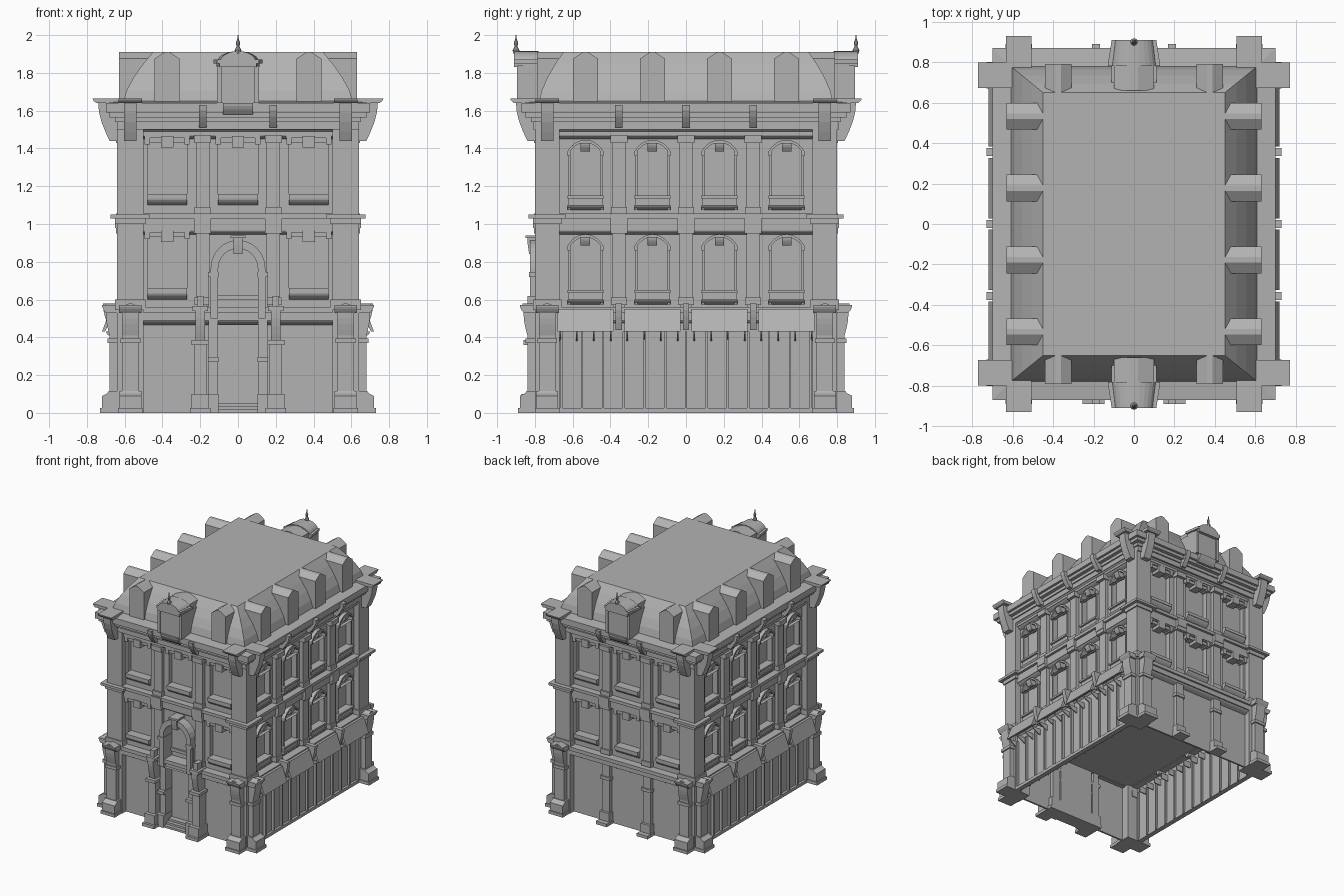
import bpy, bmesh
from math import sin, cos, pi
from mathutils import Matrix, Vector

default_cube = bpy.data.objects.get("Cube")
if default_cube:
    bpy.data.objects.remove(default_cube)

GREY = (.45, .45, .45, 1)
stone = bpy.data.materials.new("grey_stone")
stone.use_nodes = True
stone.diffuse_color = GREY
stone.node_tree.nodes["Principled BSDF"].inputs["Base Color"].default_value = GREY

# Shared sizes
LEDGE = .025            # height of a thin moulding
BACK = -.1              # depth to which wall parts are rooted
RECESS = -.05           # bay walls behind the corner piers
PILASTER = -.02         # pilasters behind the corner piers
GROUND, BELT, EAVES, TOP = .57, 1.05, 1.64, 1.91
PIER_X, PIER_Y = .57, .735


class Part:
    """Collects solids of one facade: u runs along the wall, d outward from its face."""

    def __init__(self, name, turn=0, face=0):
        self.name, self.face, self.bm = name, face, bmesh.new()
        self.rotation = Matrix.Rotation(turn * pi / 2, 4, 'Z')

    def loft(self, rings, closed=False):
        rows = [[self.bm.verts.new(self.rotation @ Vector((u, -self.face - d, z)))
                 for u, d, z in ring] for ring in rings]
        pairs = list(zip(rows, rows[1:]))
        if closed:
            pairs.append((rows[-1], rows[0]))
        else:
            self.bm.faces.new(rows[0])
            self.bm.faces.new(rows[-1])
        for low, high in pairs:
            for i in range(len(low)):
                self.bm.faces.new((low[i - 1], low[i], high[i], high[i - 1]))

    def stack(self, levels, x=0, y=0):
        """Centred rectangles of given half sizes, joined upward."""
        self.loft([[(x - a, y - b, z), (x + a, y - b, z), (x + a, y + b, z), (x - a, y + b, z)]
                   for a, b, z in levels])

    def along(self, profile, u, half):
        self.loft([[(end, d, z) for d, z in profile] for end in (u - half, u + half)])

    def outward(self, outline, start, stop, taper=1):
        self.loft([[(u * scale, d, z) for u, z in outline] for d, scale in ((start, 1), (stop, taper))])

    def ring(self, inner, outer, start, stop):
        self.loft([[(u, d, z) for u, z in outline] for outline, d in
                   ((inner, start), (outer, start), (outer, stop), (inner, stop))], closed=True)

    def slab(self, u, half, out, z, height=LEDGE, back=BACK):
        self.along([(back, z), (out, z), (out, z + height), (back, z + height)], u, half)

    def corbel(self, u, half, low, high, z, height, steps=4):
        """Moulding that swells from depth low to depth high."""
        curve = [(low + (high - low) * sin(pi / 2 * i / steps), z + height * i / steps)
                 for i in range(steps + 1)]
        self.along([(BACK, z + height), (BACK, z)] + curve, u, half)

    def gable(self, u, half, z, shoulder, ridge, start, stop):
        """House-shaped block with a narrow flat ridge."""
        right = [(half, z), (half, shoulder), (half / 5, ridge)]
        self.outward([(u + a, b) for a, b in right] + [(u - a, b) for a, b in reversed(right)], start, stop)

    def done(self):
        bmesh.ops.recalc_face_normals(self.bm, faces=self.bm.faces)
        mesh = bpy.data.meshes.new(self.name)
        self.bm.to_mesh(mesh)
        self.bm.free()
        mesh.materials.append(stone)
        bpy.context.collection.objects.link(bpy.data.objects.new(self.name, mesh))


def arch(u, half, bottom, spring, rise, start=0, steps=12):
    """Outline of an opening; start is the angle at which the arc leaves the jamb."""
    angles = [start + (pi - 2 * start) * i / steps for i in range(steps + 1)]
    head = [(u - half * cos(a) / cos(start),
             spring + rise * (sin(a) - sin(start)) / (1 - sin(start))) for a in angles]
    return [(u - half, bottom)] + head + [(u + half, bottom)]


def arched_window(part, u, bay, sill, head):
    half, rise, start = .08, .045, pi / 5
    spring = head - rise
    opening = arch(u, half, sill, spring, rise, start)
    part.ring(opening, arch(u, bay, sill - rise, head + .1, 0), BACK, RECESS)
    part.ring(opening, arch(u, half + .012, sill, spring, rise + .012, start), RECESS, -.035)
    hood = arch(u, half + .015, spring - LEDGE, spring, rise + .016, start)
    part.ring(arch(u, half, spring - LEDGE, spring, rise, start), hood, RECESS, PILASTER)
    part.corbel(u, LEDGE, -.03, -.01, spring, rise)
    part.corbel(u, half + .015, RECESS, PILASTER, sill, LEDGE)
    part.slab(u, half + .01, -.03, sill + LEDGE, .035)
    part.slab(u, half + .015, -.015, sill + .06, .015)


def flat_window(part, u, bay, sill, head):
    half = .105
    opening = arch(u, half, sill, head, 0)
    part.ring(opening, arch(u, bay, sill - .05, head + .1, 0), BACK, RECESS)
    part.slab(u, half, -.03, head)
    part.slab(u, half + .015, PILASTER, head + LEDGE)
    part.slab(u, .033, -.01, head - LEDGE, .06)
    for side in (-half, half):
        part.slab(u + side, .014, PILASTER, head - .01, .04)
    part.corbel(u, half, RECESS, PILASTER, sill, .035)
    part.slab(u, half, -.015, sill + .035)


# Core, cornice and mansard roof
part = Part("upper_core")
part.stack([(.56, .71, z) for z in (.47, EAVES)])
part.done()

part = Part("main_cornice")
steps = ((0, 1.5), (.01, 1.54), (.04, 1.565), (.06, 1.59), (.06, EAVES))
part.stack([(.64 + out, .81 + out, z) for (out, bottom), (_, top) in zip(steps, steps[1:])
            for z in (bottom, top)] + [(.61, .78, 1.65)])
part.done()

part = Part("mansard_roof")
slope = [i / 4 for i in range(5)]
part.stack([(.61 - .16 * t ** 1.5, .78 - .13 * t ** 1.5, EAVES + (TOP - EAVES) * t) for t in slope])
part.done()

# Corner piers with moulded bands
part = Part("corner_piers")
for x in (-PIER_X, PIER_X):
    for y in (-PIER_Y, PIER_Y):
        for grow, bottom, top in ((0, 0, EAVES), (.01, GROUND - LEDGE, .6),
                                  (.01, 1, BELT), (.035, 1.03, BELT)):
            part.stack([(.07 + grow, .065 + grow, z) for z in (bottom, top)], x, y)
part.done()

for turn, tag in enumerate(("front", "right", "back", "left")):
    shopfront = turn % 2 == 1
    face, span, count, pitch = (.64, .67, 4, .355) if shopfront else (.8, .5, 3, .375)
    bay = pitch * .42
    bays = [pitch * (i - (count - 1) / 2) for i in range(count)]
    posts = [pitch * (i - count / 2) for i in range(1, count)]

    # Windows of both floors, leaving room for the entrance
    part = Part(tag + "_windows", turn, face)
    for u in bays:
        for sill in (.6, 1.1):
            if shopfront:
                arched_window(part, u, bay, sill - LEDGE, sill + .33)
            elif turn or u or sill > 1:
                flat_window(part, u, bay, sill, sill + .33)
    part.done()

    # Pilasters with bases, capitals and cornice brackets
    part = Part(tag + "_pilasters", turn, face)
    for u in posts:
        part.slab(u, .036, PILASTER, GROUND, 1)
        for z in (GROUND, BELT):
            part.slab(u, .042, -.01, z, .04)
            part.slab(u, .045, .005, z + .38, .04)
        part.slab(u, .045, .01, .98, .07)
        part.corbel(u, .02, .03, .09, 1.51, .12)
    part.done()

    # Horizontal belts
    part = Part(tag + "_belts", turn, face)
    for z, height in ((.945, .085), (1.45, .06)):
        part.corbel(0, span, RECESS, PILASTER, z, .02)
        part.slab(0, span, -.015, z + .02, height - .02)
    part.slab(0, span, .005, 1.03)
    part.corbel(0, span, -.015, 0, 1.49, .02)
    part.corbel(0, span, RECESS, -.01, .465, LEDGE)
    part.slab(0, span, 0, .49, .04)
    part.slab(0, span, .015, .53, .03)
    part.done()

    # Ground floor: thin shop panels under awnings, or plain masonry
    part = Part(tag + "_ground_wall", turn, face)
    if shopfront:
        part.slab(0, span, PILASTER, .015, .46, back=-.035)
        part.slab(0, span, 0, 0, back=-.04)
        for i in range(-6, 7):
            part.slab(i * .11, .006, 0, 0, .43, back=RECESS)
        for u in bays:
            part.along([(0, .55), (.035, .55), (.08, .43), (.065, .43)], u, bay)
            for shift in (-.9, -.3, .3, .9):
                part.corbel(u + shift * bay, .004, PILASTER, .06, .38, .05)
        for u in posts:
            part.corbel(u, .017, .04, .075, .44, .14)
    elif tag == "front":
        for u in (-.31, .31):
            part.slab(u, .2, RECESS, 0, .48, back=-.065)
    else:
        part.slab(0, span, RECESS, 0, .48, back=-.065)
        for u in posts:
            part.slab(u, .035, PILASTER, 0, .48, back=RECESS)
            part.slab(u, .05, .04, 0, back=RECESS)
            part.slab(u, .045, 0, LEDGE, .07, back=RECESS)
            part.slab(u, .045, -.01, .36, back=RECESS)
    part.done()

    # Corner buttresses and the great brackets above them
    part = Part(tag + "_corner_buttresses", turn, face)
    for u in (-PIER_Y, PIER_Y) if shopfront else (-PIER_X, PIER_X):
        part.slab(u, .065, .09, 0)
        part.slab(u, .058, .08, 0, .09)
        part.corbel(u, .058, .08, .045, .09, LEDGE)
        part.slab(u, .043, .04, .1, .4)
        part.slab(u, .053, .05, .37)
        part.corbel(u, .043, .04, .06, .41, .12)
        part.corbel(u, .06, .06, .08, .53, .04)
        part.gable(u, .028, .56, GROUND, .58, BACK, .065)
        part.corbel(u, .033, .04, .1, 1.44, .2)
        part.corbel(u, .063, .11, .13, EAVES, LEDGE)
    part.done()

    # Roof dormers
    part = Part(tag + "_dormers", turn, face)
    for u in bays:
        if shopfront or u:
            part.gable(u, .066, 1.62, 1.875, TOP, -.19, -.01)
    part.done()

    # Central crowned dormer with finial
    if not shopfront:
        part = Part(tag + "_crowned_dormer", turn, face)
        part.gable(0, .1, 1.62, 1.88, TOP, -.14, .01)
        part.slab(0, .1, .085, EAVES, .2)
        for u in (-.1, .1):
            part.slab(u, .012, .095, EAVES, .2)
        part.corbel(0, .08, .07, .1, 1.58, .06)
        for half, z in ((.115, 1.83), (.13, 1.85)):
            part.outward(arch(0, half, z, z + .02, 0), PILASTER, .11, .85)
        part.outward(arch(0, .11, 1.85, 1.86, .055), PILASTER, .11, .85)
        corners = [pi / 4 * i for i in range(8)]
        radii = [(.012 + .01 * (i % 2)) * (1 - i / 6) for i in range(6)]
        part.loft([[(r * cos(a), .1 + r * sin(a), 1.9 + .02 * i) for a in corners]
                   for i, r in enumerate(radii)])
        part.done()

# Entrance portal: arch, keystone, jambs and scrolled buttresses
part = Part("entrance_portal", face=.8)
door, spring = .105, .765
opening = arch(0, door, .5, spring, door)
part.ring(opening, arch(0, .17, .5, .95, 0), BACK, RECESS)
part.ring(opening, arch(0, .145, .5, spring, .15), RECESS, LEDGE)
part.corbel(0, LEDGE, .03, .04, .84, .09)
part.slab(0, .04, .05, .925, .015)
for side in (-1, 1):
    jamb, buttress = side * .13, side * .2
    part.slab(jamb, LEDGE, 0, 0, .73)
    for z, height in ((0, .1), (.27, LEDGE), (.72, LEDGE)):
        part.slab(jamb, .028, .03, z, height)
    part.slab(buttress, .055, .09, 0)
    part.slab(buttress, .047, .07, 0, .1)
    part.slab(buttress, .034, .04, 0, .36)
    part.slab(buttress, .045, .06, .36)
    part.corbel(buttress, LEDGE, .03, .06, .38, .16)
    part.slab(buttress, .04, .06, .54)
    part.slab(buttress, .018, .04, .56, .06)
part.done()

# Entrance door with transom and steps
part = Part("entrance_door", face=.8)
part.slab(0, door, -.085, 0, .9)
part.corbel(0, door, -.085, RECESS, .51, .03)
part.slab(0, door, -.07, .6)
for i in range(3):
    part.slab(0, door, .02 - .03 * i, .017 * i, .017)
part.done()
